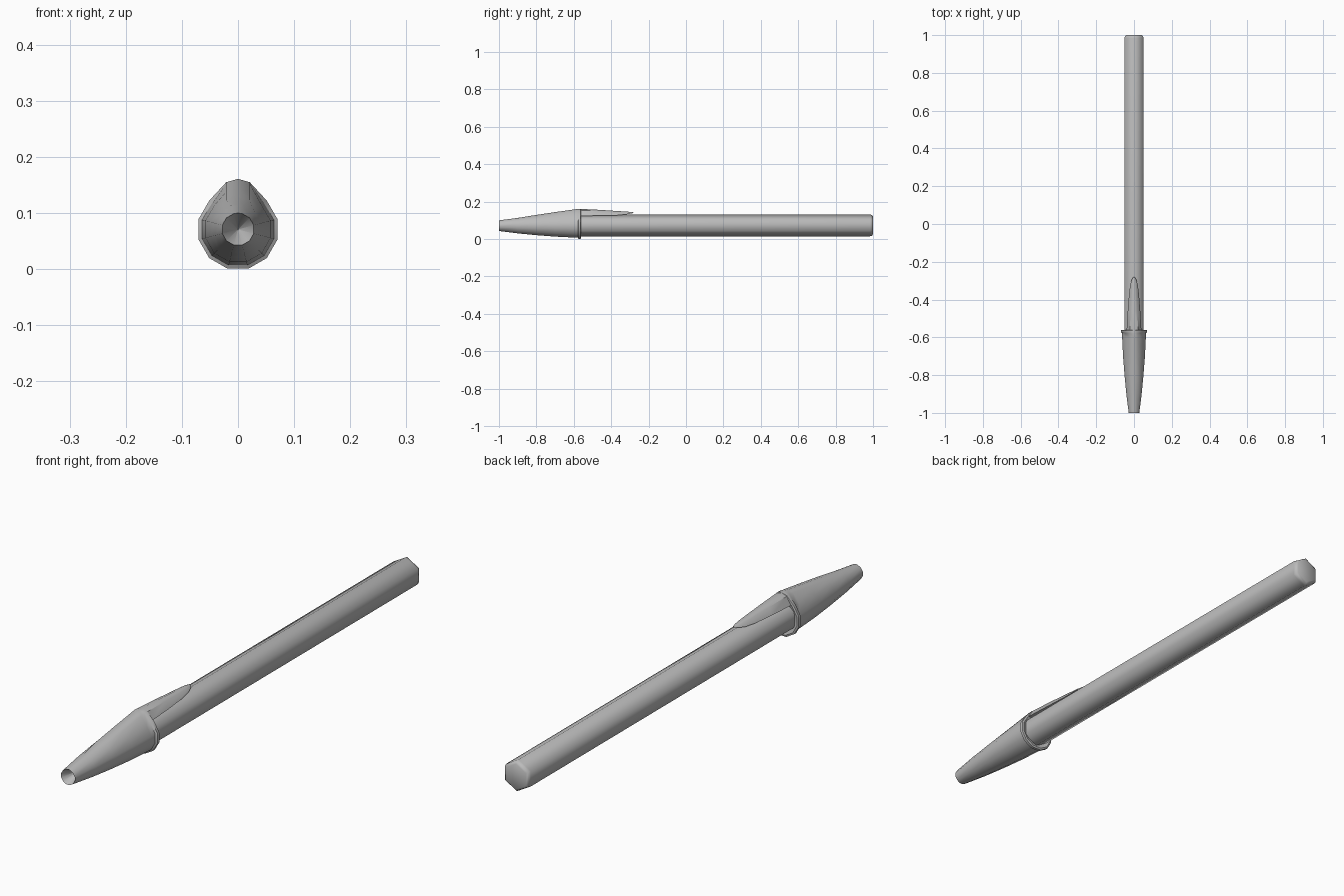
import bpy, bmesh
from math import sin, cos, radians

cube = bpy.data.objects.get("Cube")
if cube:
    bpy.data.objects.remove(cube, do_unlink=True)

AXIS_Z = 0.071  # height of the pen's long axis

grey = bpy.data.materials.new("plain grey")
grey.use_nodes = True
grey.diffuse_color = (0.5, 0.5, 0.5, 1)
grey.node_tree.nodes["Principled BSDF"].inputs["Base Color"].default_value = (0.5, 0.5, 0.5, 1)


def loft(name, rings, angle):
    """Skin closed rings of equal length, filling both ends."""
    bm = bmesh.new()
    loops = [[bm.verts.new(p) for p in ring] for ring in rings]
    n = len(loops[0])
    for a, b in zip(loops, loops[1:]):
        for i in range(n):
            j = (i + 1) % n
            bm.faces.new((a[i], a[j], b[j], b[i]))
    bm.faces.new(loops[0])
    bm.faces.new(loops[-1])
    bmesh.ops.recalc_face_normals(bm, faces=bm.faces)
    mesh = bpy.data.meshes.new(name)
    bm.to_mesh(mesh)
    bm.free()
    mesh.materials.append(grey)
    obj = bpy.data.objects.new(name, mesh)
    bpy.context.collection.objects.link(obj)
    bpy.ops.object.select_all(action="DESELECT")
    obj.select_set(True)
    bpy.context.view_layer.objects.active = obj
    bpy.ops.object.shade_smooth_by_angle(angle=radians(angle))
    return obj


def hexagon(y, r):
    return [(r * cos(radians(a)), y, AXIS_Z + 0.002 + r * sin(radians(a)))
            for a in range(30, 390, 60)]


def cap_ring(y, r, top=0):
    """Twelve sided ring whose crown is pulled up to the height top."""
    pts = []
    for a in [15, 45, 75, 90, 105] + list(range(135, 360, 30)):
        x, z = r * cos(radians(a)), AXIS_Z + r * sin(radians(a))
        if top and 75 <= a <= 105:
            x = 0.021 * (a < 90) - 0.021 * (a > 90)
            z = top - (0.006 if x else 0)
        pts.append((x, y, z))
    return pts


def clip_ring(y, w, low, top):
    mid = top - 0.2 * (top - low)
    return [(w, y, low), (w * 0.55, y, mid), (0, y, top),
            (-w * 0.55, y, mid), (-w, y, low)]


# Six sided barrel with a slightly chamfered end
loft("barrel", [hexagon(-0.62, 0.058), hexagon(0.985, 0.058),
                hexagon(0.995, 0.055), hexagon(1.0, 0.047)], 62)

# Cap: conical hole in the tip, swelling body, lip and rear rim
loft("cap", [
    cap_ring(-0.94, 0.001), cap_ring(-1.0, 0.029),
    cap_ring(-0.9, 0.042), cap_ring(-0.8, 0.052, 0.129),
    cap_ring(-0.7, 0.06, 0.144), cap_ring(-0.6, 0.065, 0.158),
    cap_ring(-0.578, 0.066, 0.161), cap_ring(-0.574, 0.0725, 0.161),
    cap_ring(-0.563, 0.0725, 0.161), cap_ring(-0.561, 0.066, 0.158),
    cap_ring(-0.568, 0.05)], 40)

# Tapering clip along the top of the barrel
loft("clip", [
    clip_ring(-0.6, 0.036, 0.124, 0.157), clip_ring(-0.56, 0.039, 0.124, 0.161),
    clip_ring(-0.46, 0.033, 0.125, 0.156), clip_ring(-0.37, 0.026, 0.127, 0.15),
    clip_ring(-0.32, 0.02, 0.132, 0.147), clip_ring(-0.295, 0.012, 0.136, 0.145),
    clip_ring(-0.28, 0.003, 0.139, 0.143)], 40)
